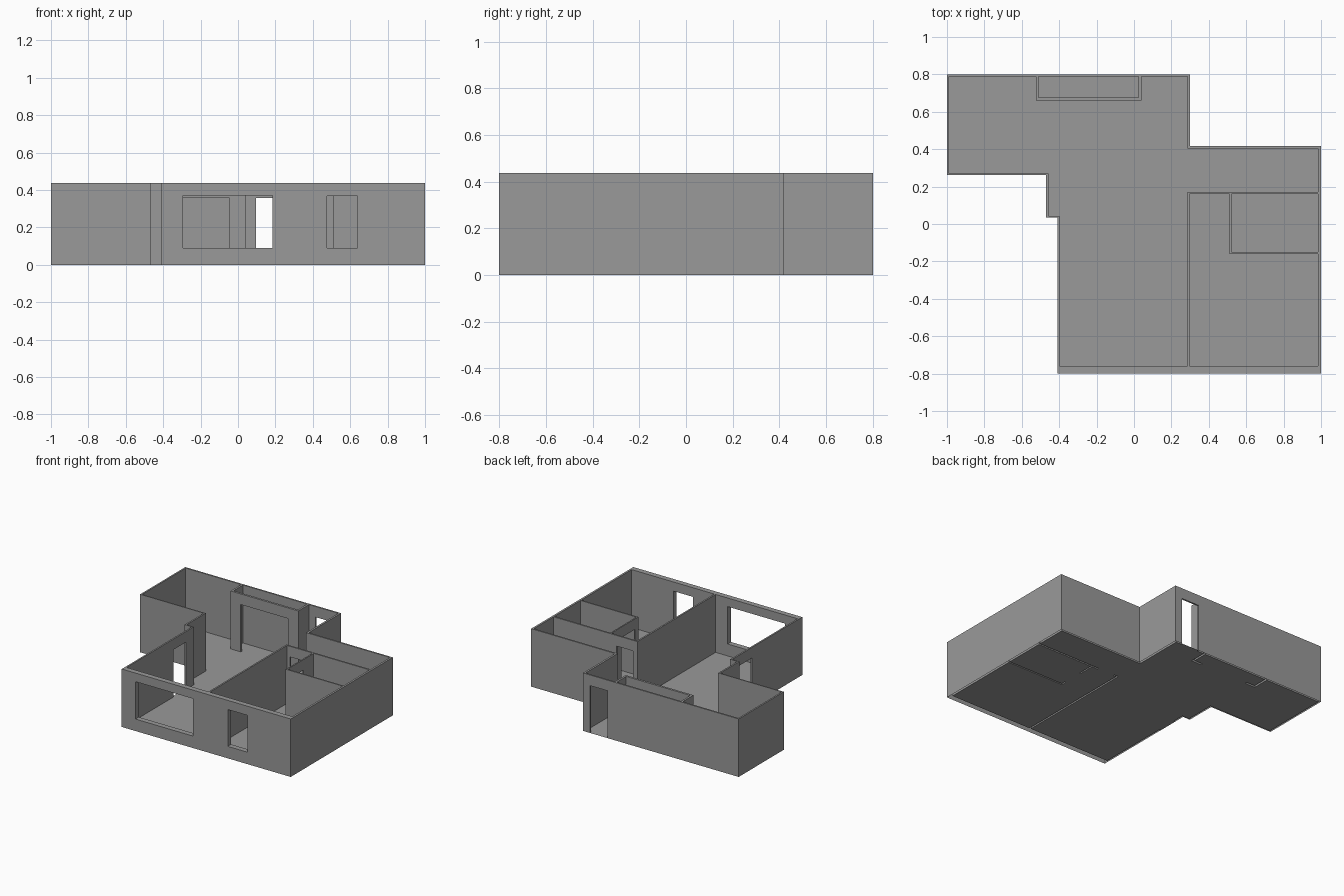
import bpy, bmesh

if "Cube" in bpy.data.objects:
    bpy.data.objects.remove(bpy.data.objects["Cube"])

H = 0.437     # wall height
DOOR = 0.357  # door head height

# Dark grey plaster
grey = bpy.data.materials.new("dark_grey")
grey.diffuse_color = (0.32, 0.32, 0.32, 1)
grey.use_nodes = True
grey.node_tree.nodes["Principled BSDF"].inputs["Base Color"].default_value = grey.diffuse_color


def rect(x0, x1, y0, y1):
    return [(x0, y0), (x1, y0), (x1, y1), (x0, y1)]


def prism(name, outline, z0, z1):
    """Solid extruded straight up from a plan outline."""
    bm = bmesh.new()
    face = bm.faces.new([bm.verts.new((x, y, z0)) for x, y in outline])
    top = bmesh.ops.extrude_face_region(bm, geom=[face])["geom"]
    for v in top:
        if isinstance(v, bmesh.types.BMVert):
            v.co.z = z1
    bmesh.ops.recalc_face_normals(bm, faces=bm.faces)
    mesh = bpy.data.meshes.new(name)
    bm.to_mesh(mesh)
    bm.free()
    mesh.materials.append(grey)
    obj = bpy.data.objects.new(name, mesh)
    bpy.context.collection.objects.link(obj)
    return obj


# Plan outlines
outer = [(-1, 0.8), (-1, 0.262), (-0.47, 0.262), (-0.47, 0.035), (-0.41, 0.035),
         (-0.41, -0.8), (1, -0.8), (1, 0.417), (0.3, 0.417), (0.3, 0.8)]
living = [(-0.988, 0.788), (-0.988, 0.27), (-0.458, 0.27), (-0.458, 0.042),
          (-0.398, 0.042), (-0.398, -0.76), (0.285, -0.76), (0.285, 0.172),
          (0.985, 0.172), (0.985, 0.405), (0.285, 0.405), (0.285, 0.788),
          (0.04, 0.788), (0.04, 0.661), (-0.525, 0.661), (-0.525, 0.788)]
closet = rect(-0.51, 0.025, 0.677, 0.788)
bedroom = [(0.297, 0.16), (0.297, -0.76), (0.985, -0.76), (0.985, -0.16),
           (0.51, -0.16), (0.51, 0.16)]
bathroom = rect(0.52, 0.985, -0.15, 0.16)
rooms = [living, closet, bedroom, bathroom]

# Openings: x0, x1, y0, y1 of the wall piece removed, cut along axis
doors = [((0.095, 0.24, 0.788, 0.8), "y"),        # back entrance
         ((-0.44, -0.045, 0.661, 0.677), "y"),    # closet
         ((0.32, 0.46, 0.16, 0.172), "y"),        # bedroom
         ((0.51, 0.52, -0.12, 0.04), "x"),        # bathroom
         ((-0.41, -0.398, -0.2, -0.05), "x")]     # side door
windows = [((-0.295, 0.185, -0.8, -0.76), 0.09, 0.372),
           ((0.475, 0.638, -0.8, -0.76), 0.09, 0.368)]


def widen(r, axis, e=0.004):
    x0, x1, y0, y1 = r
    return rect(x0 - e, x1 + e, y0, y1) if axis == "x" else rect(x0, x1, y0 - e, y1 + e)


# Walls: solid block with rooms, doors and windows cut out
walls = prism("walls", outer, 0, H)
cutters = [prism("room_cutter", r, -0.2, H + 0.2) for r in rooms]
cutters += [prism("door_cutter", widen(r, a), -0.2, DOOR) for r, a in doors]
cutters += [prism("window_cutter", widen(r, "y"), z0, z1) for r, z0, z1 in windows]
for c in cutters:
    c.hide_render = True
    mod = walls.modifiers.new("cut", "BOOLEAN")
    mod.operation = "DIFFERENCE"
    mod.solver = "EXACT"
    mod.object = c
bpy.context.view_layer.update()
cut = bpy.data.meshes.new_from_object(walls.evaluated_get(bpy.context.evaluated_depsgraph_get()))
walls.modifiers.clear()
walls.data = cut
cut.materials.clear()
cut.materials.append(grey)
for c in cutters:
    bpy.data.objects.remove(c)

# Wall undersides are open
bm = bmesh.new()
bm.from_mesh(cut)
under = [f for f in bm.faces if all(abs(v.co.z) < 1e-4 for v in f.verts)]
bmesh.ops.delete(bm, geom=under, context="FACES")
for f in bm.faces:
    f.material_index = 0
bm.to_mesh(cut)
bm.free()

# Floor: one flat sheet per room plus door thresholds, facing up
bm = bmesh.new()
for outline in rooms + [rect(*r) for r, a in doors]:
    f = bm.faces.new([bm.verts.new((x, y, 0)) for x, y in outline])
    f.normal_update()
    if f.normal.z < 0:
        f.normal_flip()
mesh = bpy.data.meshes.new("floor")
bm.to_mesh(mesh)
bm.free()
mesh.materials.append(grey)
bpy.context.collection.objects.link(bpy.data.objects.new("floor", mesh))
